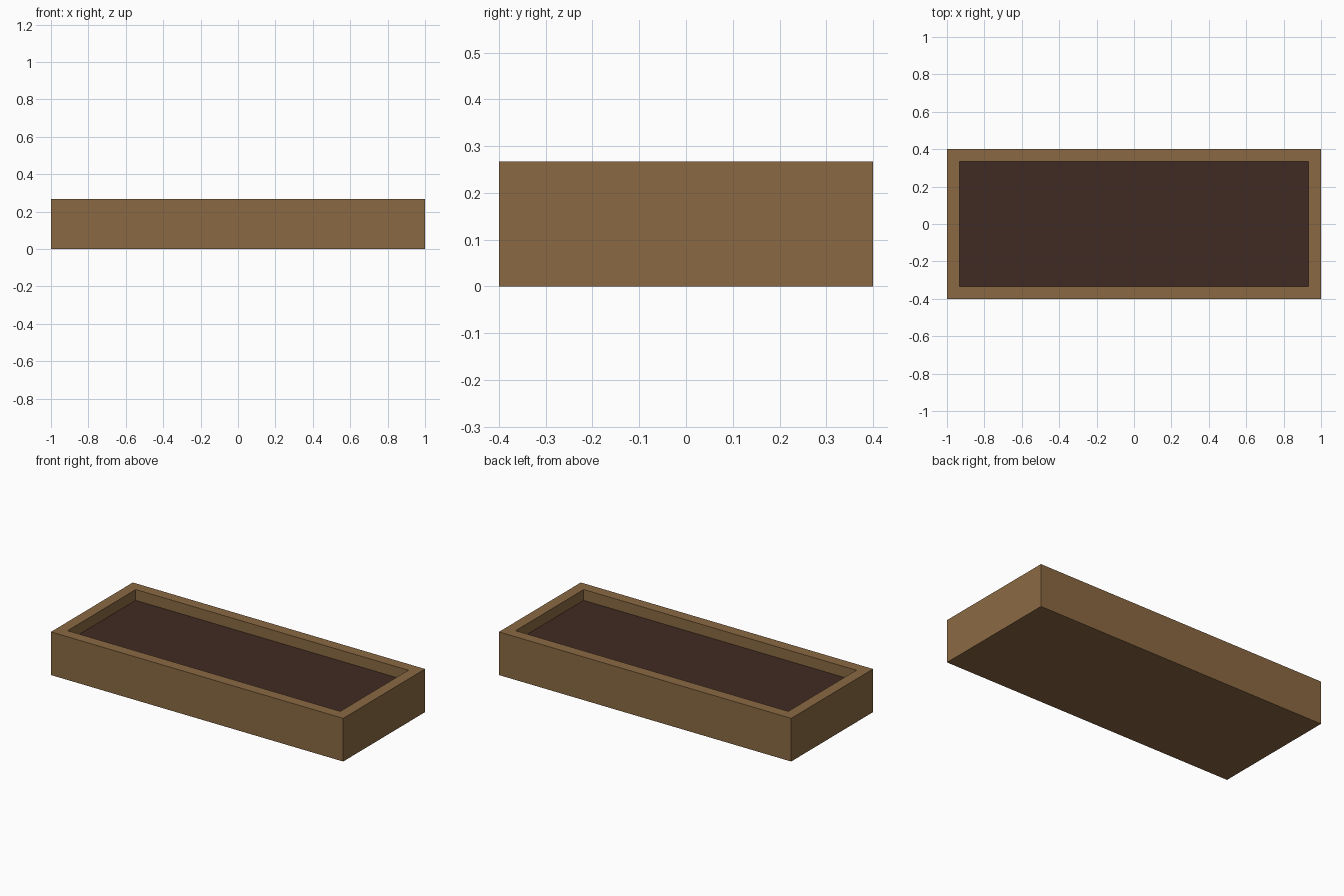
import bpy
import bmesh

cube = bpy.data.objects.get("Cube")
if cube:
    bpy.data.objects.remove(cube, do_unlink=True)

LENGTH, WIDTH, HEIGHT = 2.0, 0.8, 0.267
WALL = 0.067        # thickness of the sides and the floor
SOIL_TOP = 0.2


def material(name, color):
    mat = bpy.data.materials.new(name)
    mat.use_nodes = True
    mat.diffuse_color = color
    mat.node_tree.nodes["Principled BSDF"].inputs["Base Color"].default_value = color
    return mat


def box(bm, sx, sy, z0, z1):
    """Add a box centred on x and y, from z0 up to z1."""
    verts = bmesh.ops.create_cube(bm, size=1)["verts"]
    for v in verts:
        v.co = (v.co.x * sx, v.co.y * sy, z1 if v.co.z > 0 else z0)


def finish(bm, name, mat):
    mesh = bpy.data.meshes.new(name)
    bm.to_mesh(mesh)
    bm.free()
    mesh.materials.append(mat)
    obj = bpy.data.objects.new(name, mesh)
    bpy.context.collection.objects.link(obj)
    return obj


wood = material("brown wood", (0.258, 0.141, 0.056, 1))
earth = material("dark soil", (0.0513, 0.0242, 0.0160, 1))

# Planter box: inset the top face for the rim, then push it down to the floor
bm = bmesh.new()
box(bm, LENGTH, WIDTH, 0, HEIGHT)
bm.normal_update()
top = max(bm.faces, key=lambda f: f.normal.z)
bmesh.ops.inset_region(bm, faces=[top], thickness=WALL, use_even_offset=True)
pocket = bmesh.ops.extrude_discrete_faces(bm, faces=[top])["faces"][0]
for v in pocket.verts:
    v.co.z = WALL
bmesh.ops.recalc_face_normals(bm, faces=bm.faces)
finish(bm, "planter_box", wood)

# Soil: fills the box, its edges tucked slightly into the walls
bm = bmesh.new()
tuck = 0.01
box(bm, LENGTH - 2 * WALL + tuck, WIDTH - 2 * WALL + tuck, WALL - tuck, SOIL_TOP)
finish(bm, "soil", earth)
